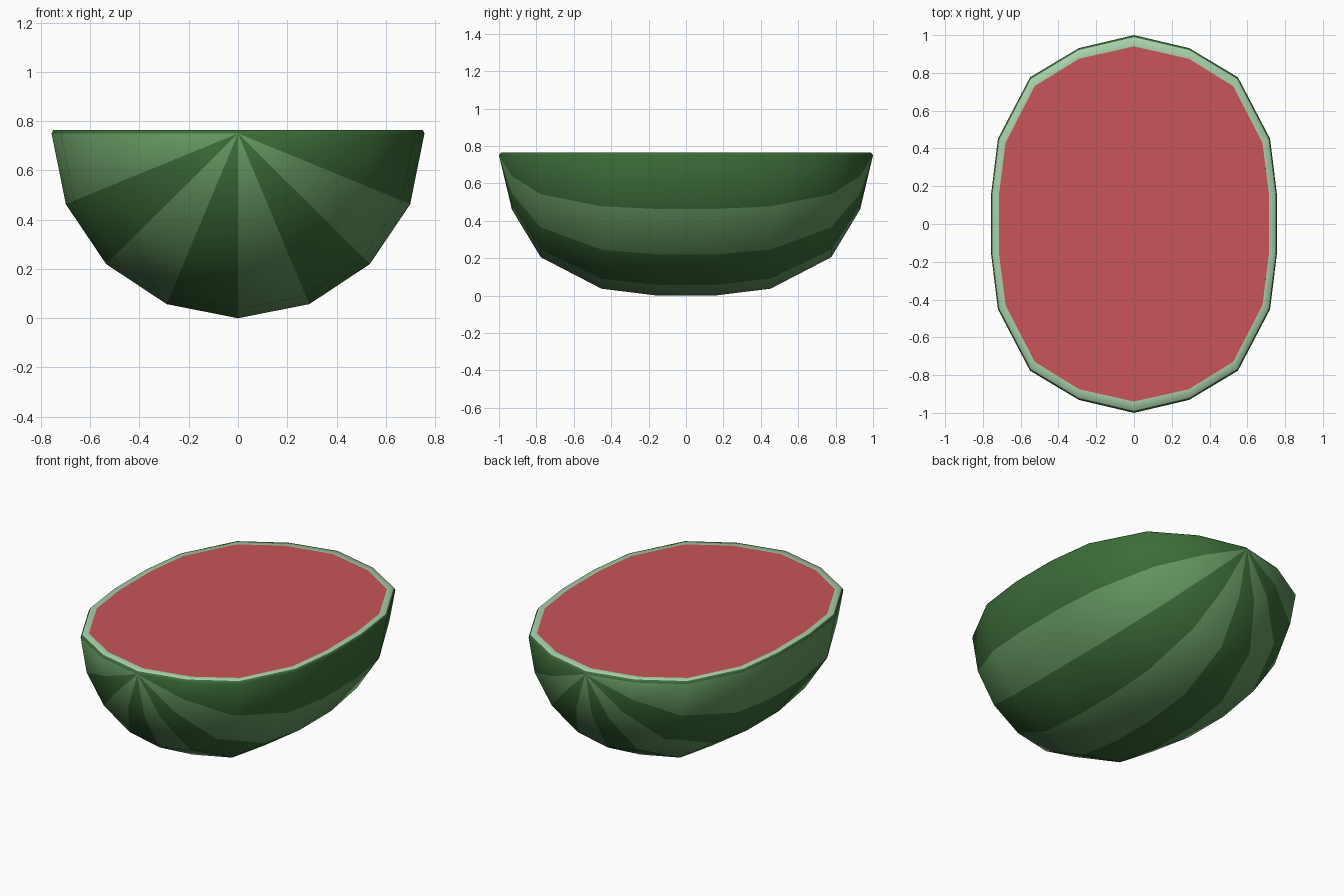
import bpy, bmesh, math

if "Cube" in bpy.data.objects:
    bpy.data.objects.remove(bpy.data.objects["Cube"])

CZ, TOP, SEG = 0.75, 0.765, 8
OUTER = [(0.155, 0.757), (0.452, 0.72), (0.777, 0.55), (0.931, 0.292)]
INNER = [(0.155, 0.715), (0.43, 0.68), (0.73, 0.525), (0.875, 0.29)]


def material(name, color):
    m = bpy.data.materials.new(name)
    m.diffuse_color = (*color, 1)
    m.use_nodes = True
    m.node_tree.nodes["Principled BSDF"].inputs["Base Color"].default_value = m.diffuse_color
    return m


dark = material("dark_green", (0.045, 0.15, 0.04))
light = material("light_green", (0.13, 0.31, 0.12))
pale = material("pale_green", (0.39, 0.63, 0.40))
red = material("red_flesh", (0.58, 0.09, 0.10))


def bowl(bm, half, pole, cz, depth):
    """Half ellipsoid along y; returns its open edge as an ordered loop."""
    profile = [(-y, r) for y, r in reversed(half)] + half
    rings = []
    for y, r in profile:
        angles = [math.pi * i / SEG for i in range(SEG + 1)]
        rings.append([bm.verts.new((-r * math.cos(a), y, cz - r * depth * math.sin(a)))
                      for a in angles])
    front, back = bm.verts.new((0, -pole, cz)), bm.verts.new((0, pole, cz))
    for i in range(SEG):
        faces = [bm.faces.new((a[i], a[i + 1], b[i + 1], b[i]))
                 for a, b in zip(rings, rings[1:])]
        faces.append(bm.faces.new((front, rings[0][i + 1], rings[0][i])))
        faces.append(bm.faces.new((back, rings[-1][i], rings[-1][i + 1])))
        for f in faces:
            f.material_index = (i + 1) % 2
    return [front] + [r[-1] for r in rings] + [back] + [r[0] for r in reversed(rings)]


def bridge(bm, a, b, mat):
    for i in range(len(a)):
        j = (i + 1) % len(a)
        bm.faces.new((a[i], a[j], b[j], b[i])).material_index = mat


def finish(bm, name, mats, angle):
    bmesh.ops.recalc_face_normals(bm, faces=bm.faces[:])
    me = bpy.data.meshes.new(name)
    bm.to_mesh(me)
    bm.free()
    for m in mats:
        me.materials.append(m)
    ob = bpy.data.objects.new(name, me)
    bpy.context.collection.objects.link(ob)
    bpy.ops.object.select_all(action='DESELECT')
    ob.select_set(True)
    bpy.context.view_layer.objects.active = ob
    bpy.ops.object.shade_smooth_by_angle(angle=math.radians(angle))


# Red flesh: solid half with a flat cut face
bm = bmesh.new()
edge = bowl(bm, INNER, 0.94, TOP, 1.0)
bm.faces.new(edge)
for f in bm.faces:
    f.material_index = 0
inner_pts = [v.co.copy() for v in edge]
finish(bm, "flesh", [red], 40)

# Striped rind with chamfered lip and pale cut edge
bm = bmesh.new()
outer = bowl(bm, OUTER, 1.0, CZ, CZ / 0.757)
lip = []
for v, p in zip(outer, inner_pts):
    q = v.co.lerp(p, 0.18)
    q.z = TOP
    lip.append(bm.verts.new(q))
inner = [bm.verts.new(p) for p in inner_pts]
bridge(bm, outer, lip, 0)
bridge(bm, lip, inner, 2)
finish(bm, "rind", [dark, light, pale], 70)
